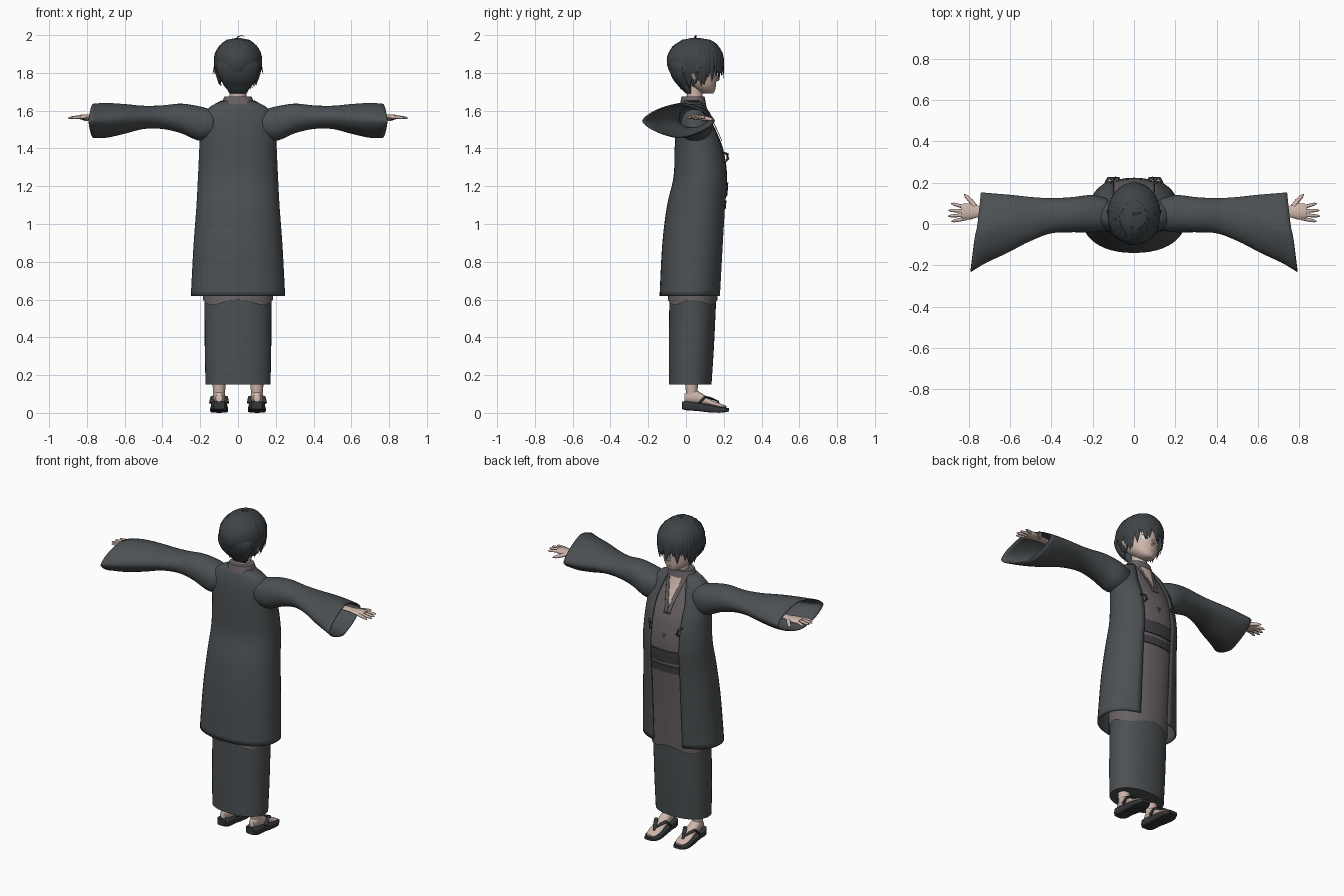
import bpy, bmesh, math, random
from mathutils import Vector

random.seed(4)
if "Cube" in bpy.data.objects:
    bpy.data.objects.remove(bpy.data.objects["Cube"])

def material(name, r, g, b):
    m = bpy.data.materials.new(name)
    m.use_nodes = True
    m.diffuse_color = (r, g, b, 1)
    m.node_tree.nodes["Principled BSDF"].inputs["Base Color"].default_value = (r, g, b, 1)
    return m

COAT = material("charcoal cloth", .072, .08, .086)
KIMONO = material("mauve grey cloth", .14, .12, .125)
SASH = material("dark sash", .05, .05, .054)
HAIR = material("black hair", .05, .058, .064)
SKIN = material("skin", .62, .47, .41)
SOLE = material("sandal black", .035, .037, .04)
WHITE = material("eye white", .75, .73, .72)

def sample(table, k):
    """Smooth interpolation of a table of (key, values...) rows."""
    k = min(max(k, table[0][0]), table[-1][0])
    i = max(j for j in range(len(table) - 1) if table[j][0] <= k)
    a, b = table[i], table[i + 1]
    p, q = table[max(i - 1, 0)], table[min(i + 2, len(table) - 1)]
    h = b[0] - a[0]
    t = (k - a[0]) / h
    out = []
    for c in range(1, len(a)):
        ma = (b[c] - p[c]) / (b[0] - p[0]) * h
        mb = (q[c] - a[c]) / (q[0] - a[0]) * h
        out.append((2*t**3 - 3*t*t + 1)*a[c] + (t**3 - 2*t*t + t)*ma
                   + (3*t*t - 2*t**3)*b[c] + (t**3 - t*t)*mb)
    return out

def steps(a, b, n):
    return [a + (b - a) * i / n for i in range(n + 1)]

def spow(v, e):
    return math.copysign(abs(v) ** (2 / e), v)

def loft(bm, rings, closed=True, caps=True):
    rows = [[bm.verts.new(p) for p in r] for r in rings]
    n = len(rows[0])
    for a, b in zip(rows, rows[1:]):
        for i in range(n if closed else n - 1):
            j = (i + 1) % n
            bm.faces.new((a[i], a[j], b[j], b[i]))
    if closed and caps:
        bm.faces.new(rows[0])
        bm.faces.new(rows[-1])

def make(name, bm, mat, thick=0, angle=50):
    bmesh.ops.recalc_face_normals(bm, faces=bm.faces)
    me = bpy.data.meshes.new(name)
    bm.to_mesh(me)
    bm.free()
    ob = bpy.data.objects.new(name, me)
    bpy.context.collection.objects.link(ob)
    me.materials.append(mat)
    if thick:
        ob.modifiers.new("thickness", 'SOLIDIFY').thickness = thick
    bpy.ops.object.select_all(action='DESELECT')
    ob.select_set(True)
    bpy.context.view_layer.objects.active = ob
    bpy.ops.object.shade_smooth_by_angle(angle=math.radians(angle))
    return ob

def ring_z(table, z, e=2.2, grow=0, gap=0, n=40, wave=0):
    """Horizontal outline; rows are z, half width, back y, front y."""
    w, yb, yf = sample(table, z)
    w, yb, yf = w + grow, yb - grow, yf + grow
    t0 = math.asin(min(gap / w, .95) ** (e / 2)) if gap else 0
    ts = steps(t0, 2 * math.pi - t0, n)
    if not gap:
        ts = ts[:-1]
    return [(w * spow(math.sin(t), e), (yb + yf)/2 + (yf - yb)/2 * spow(math.cos(t), e),
             z + wave * math.cos(4 * t)) for t in ts]

def body(name, table, mat, e=2.2, z0=None, z1=None, grow=0, n=24, caps=True):
    bm = bmesh.new()
    zs = steps(z0 or table[0][0], z1 or table[-1][0], n)
    loft(bm, [ring_z(table, z, e, grow) for z in zs], caps=caps)
    return make(name, bm, mat)

def patch(bm, table, z0, z1, left, right, off=.004, e=2.2):
    """Thin plate lying on the front of a lofted body."""
    rows = []
    for z in steps(z0, z1, 10):
        w, yb, yf = sample(table, z)
        rows.append([(x, (yb + yf)/2 + off + (yf - yb)/2 * max(0, 1 - abs(x/w)**e)**(1/e), z)
                     for x in steps(left(z), right(z), 6)])
    loft(bm, rows, closed=False)

def tube(bm, path, radii, flat=1, up=Vector((0, 0, 1)), n=8):
    path = [Vector(p) for p in path]
    rings = []
    for i, p in enumerate(path):
        d = (path[min(i + 1, len(path) - 1)] - path[max(i - 1, 0)]).normalized()
        s = d.cross(up).normalized()
        u = s.cross(d)
        rings.append([p + radii[i] * (s*math.cos(a) + u*flat*math.sin(a))
                      for a in steps(0, 2*math.pi, n)[:-1]])
    loft(bm, rings)

# Long open coat
coat = [(.62, .25, -.14, .19), (.9, .235, -.125, .207), (1.1, .22, -.1, .22),
        (1.25, .212, -.066, .228), (1.4, .205, -.06, .205), (1.5, .2, -.055, .165),
        (1.58, .185, -.045, .125), (1.62, .15, -.033, .105), (1.655, .085, -.02, .09)]
bm = bmesh.new()
loft(bm, [ring_z(coat, z, gap=.1 if z < 1.5 else .1 - (z - 1.5) * .25)
          for z in steps(.62, 1.655, 36)], closed=False)
make("coat_body", bm, COAT, .008)

# Wide flared sleeves: x, back y, front y, bottom z, top z, roundness
sleeve = [(.12, -.03, .12, 1.46, 1.60, 2.2), (.2, -.04, .14, 1.44, 1.622, 2.2),
          (.3, -.04, .13, 1.48, 1.637, 2.1), (.4, -.045, .125, 1.503, 1.628, 2),
          (.5, -.085, .13, 1.503, 1.626, 1.9), (.6, -.14, .14, 1.478, 1.635, 1.75),
          (.7, -.19, .148, 1.456, 1.641, 1.6), (.765, -.232, .153, 1.455, 1.637, 1.5)]
for side, s in (("left", 1), ("right", -1)):
    bm = bmesh.new()
    rings = []
    for x in steps(.12, .765, 26):
        yb, yf, zb, zt, e = sample(sleeve, x)
        skew = max(0, (x - .4) / .365) * .024
        rings.append([(s * (x - skew * math.cos(t)),
                       (yb + yf)/2 + (yf - yb)/2 * spow(math.cos(t), e),
                       (zb + zt)/2 + (zt - zb)/2 * spow(math.sin(t), e))
                      for t in steps(0, 2*math.pi, 40)[:-1]])
    loft(bm, rings, caps=False)
    make(side + "_sleeve", bm, COAT, .006)

# Inner robe, its wavy lower edge, and the dark skirt under it
robe = [(.58, .184, -.095, .165), (.9, .19, -.085, .188), (1.1, .19, -.075, .207),
        (1.25, .188, -.05, .218), (1.4, .182, -.045, .196), (1.5, .172, -.04, .156),
        (1.58, .135, -.03, .118), (1.63, .085, -.025, .1), (1.675, .064, -.015, .09)]
skirt = [(.15, .172, -.09, .135), (.35, .176, -.091, .148), (.72, .178, -.086, .165)]
body("robe_upper", robe, KIMONO, z0=.64, n=36)
bm = bmesh.new()
loft(bm, [ring_z(robe, .64), ring_z(robe, .585, grow=.001, wave=.014)], caps=False)
make("robe_wavy_edge", bm, KIMONO)
body("skirt", skirt, COAT)
body("collar_back", robe, KIMONO, z0=1.635, z1=1.675, grow=.008, n=4)

# Sash bands
body("sash_upper", robe, SASH, z0=1.145, z1=1.22, grow=.006, n=5)
body("sash_lower", robe, SASH, z0=1.08, z1=1.125, grow=.005, n=5)

# Bare chest in the neckline, crossed collar strips, small ornament
def vee(z):
    return max(0, z - 1.47) * .26

bm = bmesh.new()
patch(bm, robe, 1.47, 1.675, lambda z: -vee(z), vee, .006)
make("neckline", bm, SKIN)
for side, s in (("left", 1), ("right", -1)):
    bm = bmesh.new()
    patch(bm, robe, 1.44, 1.66, lambda z: s * vee(z), lambda z: s * (vee(z) + .022), .009)
    make(side + "_robe_collar", bm, KIMONO, .003)
    # Cord knots on the coat edge
    bm = bmesh.new()
    tube(bm, [(s*.115, .197, 1.38), (s*.1, .218, 1.37), (s*.09, .222, 1.345), (s*.1, .212, 1.33)],
         [.004, .008, .008, .003])
    make(side + "_coat_cord", bm, SASH)
bm = bmesh.new()
patch(bm, robe, 1.29, 1.325, lambda z: (1.29 - z) * .5, lambda z: (z - 1.29) * .5, .006)
make("chest_ornament", bm, SASH)

# Neck, head, nose, ears
body("neck", [(1.6, .05, -.005, .09), (1.66, .044, .005, .088), (1.74, .046, .0, .09)], SKIN, 2)
face = [(1.69, .022, .09, .143), (1.702, .045, .06, .152), (1.73, .073, .02, .158),
        (1.78, .092, -.04, .163), (1.84, .1, -.06, .168), (1.9, .095, -.06, .155),
        (1.95, .055, -.02, .1)]
body("head", face, SKIN, 2)
bm = bmesh.new()
tube(bm, [(0, .158, 1.80), (0, .166, 1.78), (0, .171, 1.766), (0, .158, 1.758)],
     [.004, .008, .009, .004])
make("nose", bm, SKIN)

def mark(name, mat, x, z, w, h, off):
    bm = bmesh.new()
    span = lambda k: w * math.sqrt(max(.02, 1 - ((k - z) / h) ** 2))
    patch(bm, face, z - h, z + h, lambda k: x - span(k), lambda k: x + span(k), off, 2)
    make(name, bm, mat)

mark("mouth", SASH, 0, 1.725, .014, .0015, .002)
for side, s in (("left", 1), ("right", -1)):
    mark(side + "_eye_white", WHITE, s*.042, 1.797, .021, .012, .002)
    mark(side + "_iris", SASH, s*.04, 1.797, .01, .012, .004)
    mark(side + "_upper_lash", SOLE, s*.043, 1.81, .024, .003, .005)
    mark(side + "_brow", HAIR, s*.043, 1.832, .024, .003, .004)
    bm = bmesh.new()
    tube(bm, [(s*.09, .045, 1.755), (s*.098, .045, 1.77), (s*.102, .04, 1.795), (s*.095, .035, 1.81)],
         [.006, .013, .018, .008])
    make(side + "_ear", bm, SKIN)

# Hair: a rounded mass behind the face, with overlapping pointed locks
mass = [(1.69, .045, .0, .035), (1.72, .062, -.03, .035), (1.76, .09, -.065, .03),
        (1.80, .108, -.084, .035), (1.84, .116, -.094, .06), (1.875, .118, -.095, .165),
        (1.92, .111, -.085, .182), (1.955, .086, -.05, .16), (1.978, .052, -.01, .12),
        (1.985, .012, .03, .07)]
body("hair_mass", mass, HAIR, 2, n=30)

def lock(bm, a, top, tip, width, flare):
    """Lock falling over the head at angle a, measured from the face."""
    path = []
    for z in steps(top, tip, 7):
        k = max(-.97, min(.97, (z - 1.865) / .123))
        r = math.sqrt(1 - k*k) if k > 0 else 1 - .45*k*k*(1 - math.cos(a))/2
        r += flare * ((top - z) / (top - tip)) ** 3
        path.append((.121*r*math.sin(a), .05 + .145*r*math.cos(a), z))
    radii = [width * f for f in (.45, .75, .95, 1, .95, .8, .5, .04)]
    tube(bm, path, radii, .35, Vector((math.sin(a), math.cos(a), .25)), 6)

bm = bmesh.new()
for i in range(15):                      # fringe
    a = -1.25 + i * 2.5 / 14
    lock(bm, a, 1.975, 1.795 + .03*math.cos(i*2.3) - .02*abs(a), .021, .02)
for i in range(34):                      # sides and back
    a = 1.2 + i * (2*math.pi - 2.4) / 33
    low = 1.755 - .05 * (1 - math.cos(a)) / 2
    lock(bm, a, random.uniform(1.93, 1.975), low + random.uniform(-.008, .03), .024,
         random.uniform(-.06, .02))
for a in (1.5, -1.5, 2.0, -1.9):         # stray tips
    lock(bm, a, 1.9, 1.79, .012, .2)
tube(bm, [(-.01, .05, 1.975), (.0, .05, 1.992), (.02, .052, 1.998), (.035, .055, 1.99)],
     [.008, .006, .004, .001], .5)
make("hair_locks", bm, HAIR)

# Hands
fingers = [((.825, .083), (.885, .1)), ((.832, .063), (.898, .066)),
           ((.83, .043), (.9, .038)), ((.822, .025), (.884, .012))]
for side, s in (("left", 1), ("right", -1)):
    bm = bmesh.new()
    tube(bm, [(s*x, .06, 1.566) for x in (.55, .74, .765, .79, .825, .838)],
         [.03, .026, .03, .038, .04, .03], .36, n=12)
    for (x0, y0), (x1, y1) in fingers:
        tube(bm, [(s*(x0 + (x1 - x0)*t), y0 + (y1 - y0)*t, 1.566 - .006*t*t)
                  for t in (-.2, .4, .8, 1)], [.009, .0085, .007, .002])
    tube(bm, [(s*.772, .085, 1.562), (s*.79, .112, 1.558), (s*.81, .132, 1.554), (s*.822, .145, 1.552)],
         [.014, .011, .009, .002])
    make(side + "_hand", bm, SKIN)

# Feet and sandals: y, half width, bottom z, top z
sole = [(-.022, .028, .02, .06), (0, .042, .014, .061), (.06, .042, .01, .053),
        (.12, .045, .003, .042), (.19, .046, .001, .029), (.228, .028, .008, .026)]
foot = [(-.008, .018, .058, .1), (.03, .031, .05, .13), (.08, .033, .045, .105),
        (.14, .039, .036, .066), (.19, .036, .026, .046), (.215, .022, .025, .036)]

def along_y(bm, table, x, e):
    rings = []
    for y in steps(table[0][0], table[-1][0], 14):
        w, zb, zt = sample(table, y)
        rings.append([(x + w*spow(math.cos(t), e), y, (zb + zt)/2 + (zt - zb)/2*spow(math.sin(t), e))
                      for t in steps(0, 2*math.pi, 24)[:-1]])
    loft(bm, rings)

for side, x in (("left", .1), ("right", -.1)):
    bm = bmesh.new()
    along_y(bm, sole, x, 5)
    make(side + "_sandal", bm, SOLE)
    bm = bmesh.new()
    along_y(bm, foot, x, 2.2)
    tube(bm, [(x, .032, .09), (x, .03, .13), (x, .03, .2)], [.03, .033, .04], n=14,
         up=Vector((0, 1, 0)))
    make(side + "_foot", bm, SKIN)
    bm = bmesh.new()
    for s in (-1, 1):
        tube(bm, [(x + s*.042, .07, .052), (x + s*.034, .1, .085), (x + s*.02, .13, .078),
                  (x, .168, .062), (x, .18, .04)], [.012, .013, .012, .009, .006], .5)
    make(side + "_sandal_straps", bm, SOLE)
